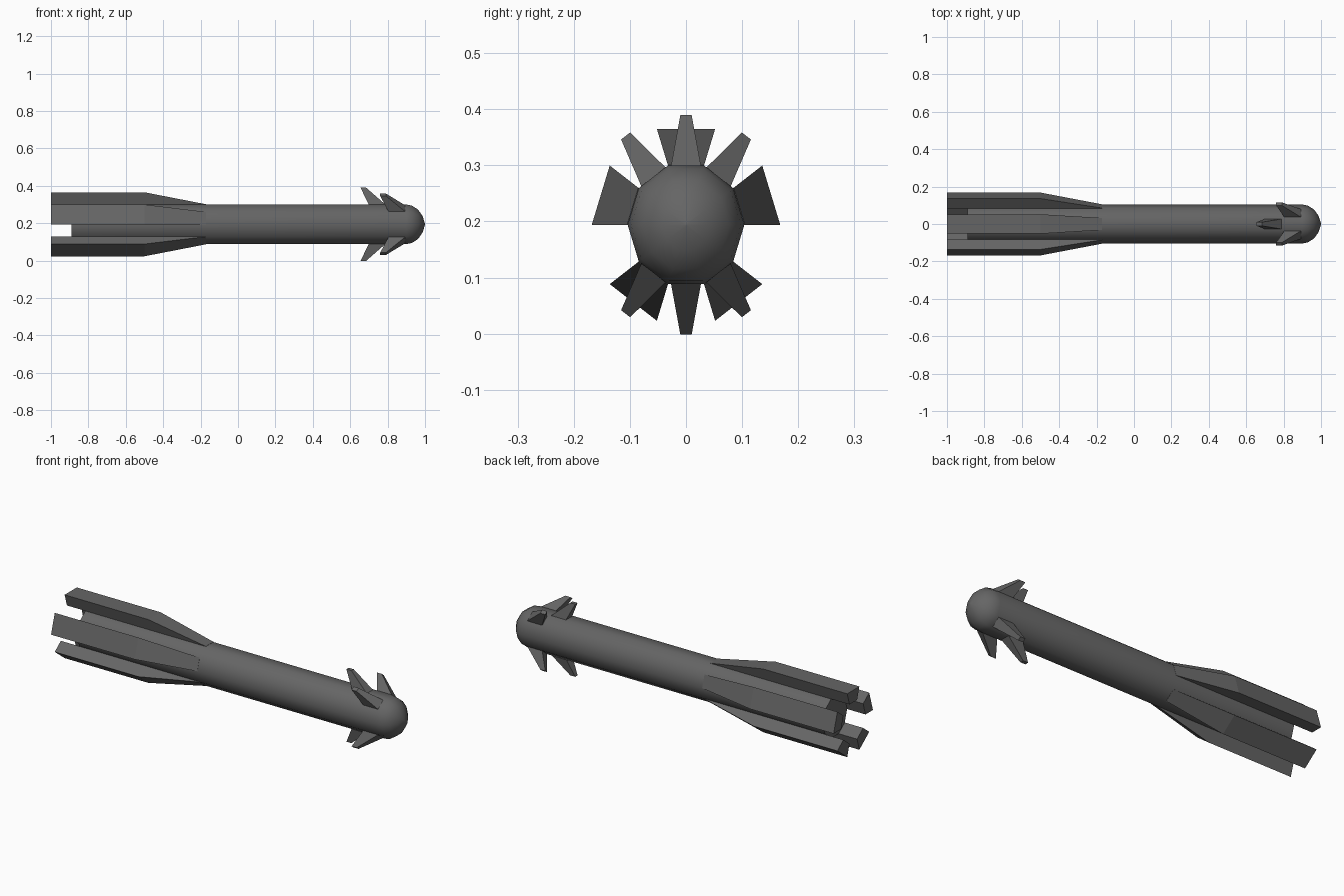
import bpy
import bmesh
from math import cos, sin, pi, radians

if "Cube" in bpy.data.objects:
    bpy.data.objects.remove(bpy.data.objects["Cube"])

SIDES = 10
RADIUS = 0.104
CENTRE_Z = 0.194
STRETCH = 1.07   # hull is slightly taller than wide
APOTHEM = RADIUS * cos(pi / SIDES)

grey = bpy.data.materials.new("dark_grey")
grey.use_nodes = True
colour = (0.13, 0.13, 0.13, 1)
grey.diffuse_color = colour
grey.node_tree.nodes["Principled BSDF"].inputs["Base Color"].default_value = colour


def spot(x, out, across, degrees):
    """Point at a distance outward and sideways from the hull axis."""
    a = radians(degrees)
    return (x, out * cos(a) - across * sin(a),
            CENTRE_Z + STRETCH * (out * sin(a) + across * cos(a)))


def loft(name, rings, smooth=False):
    """Skin a list of equal-sized rings and cap both ends."""
    bm = bmesh.new()
    loops = [[bm.verts.new(p) for p in ring] for ring in rings]
    for a, b in zip(loops, loops[1:]):
        for i in range(len(a)):
            j = (i + 1) % len(a)
            bm.faces.new((a[i], a[j], b[j], b[i]))
    bm.faces.new(loops[0])
    bm.faces.new(loops[-1])
    bmesh.ops.remove_doubles(bm, verts=bm.verts, dist=0.0005)
    bmesh.ops.recalc_face_normals(bm, faces=bm.faces)
    mesh = bpy.data.meshes.new(name)
    bm.to_mesh(mesh)
    bm.free()
    mesh.materials.append(grey)
    obj = bpy.data.objects.new(name, mesh)
    bpy.context.collection.objects.link(obj)
    if smooth:
        bpy.ops.object.select_all(action="DESELECT")
        obj.select_set(True)
        bpy.context.view_layer.objects.active = obj
        bpy.ops.object.shade_smooth_by_angle(angle=radians(50))
    return obj


# Hull with rounded nose
profile = [(-0.89, RADIUS), (0.9, RADIUS), (0.93, 0.098),
           (0.963, 0.077), (0.987, 0.043), (1.0, 0.0001)]
tip = profile.pop()
rings = [[spot(x, r, 0, 360 * i / SIDES) for i in range(SIDES)]
         for x, r in profile]
rings.append([spot(tip[0], 0.002, 0, 360 * i / SIDES) for i in range(SIDES)])
loft("hull", rings, smooth=True)

# Tail fins: every second hull side flares outward and overhangs the rear
FIN_RADIUS = 0.168
for n in range(5):
    angle = 18 + 72 * n

    def fin_ring(x, outer):
        half = 180 / SIDES
        return [spot(x, RADIUS, 0, angle - half), spot(x, outer, 0, angle - half),
                spot(x, outer, 0, angle + half), spot(x, RADIUS, 0, angle + half)]

    loft(f"tail_fin_{n + 1}", [fin_ring(-1, FIN_RADIUS), fin_ring(-0.5, FIN_RADIUS),
                               fin_ring(-0.17, RADIUS + 0.001)])


# Nose fins: tapered, swept back, upper and lower pairs set further forward
def nose_fin(name, angle, front):
    def rect(x0, x1, out, half):
        return [spot(x0, out, -half, angle), spot(x1, out, -half, angle),
                spot(x1, out, half, angle), spot(x0, out, half, angle)]

    loft(name, [rect(front - 0.09, front, APOTHEM - 0.002, 0.027),
                rect(front - 0.135, front - 0.105, 0.183, 0.01)])


for angle, front, name in [(90, 0.79, "top_nose_fin"), (-90, 0.79, "bottom_nose_fin"),
                           (54, 0.895, "upper_left_nose_fin"),
                           (126, 0.895, "upper_right_nose_fin"),
                           (-54, 0.895, "lower_left_nose_fin"),
                           (-126, 0.895, "lower_right_nose_fin")]:
    nose_fin(name, angle, front)
